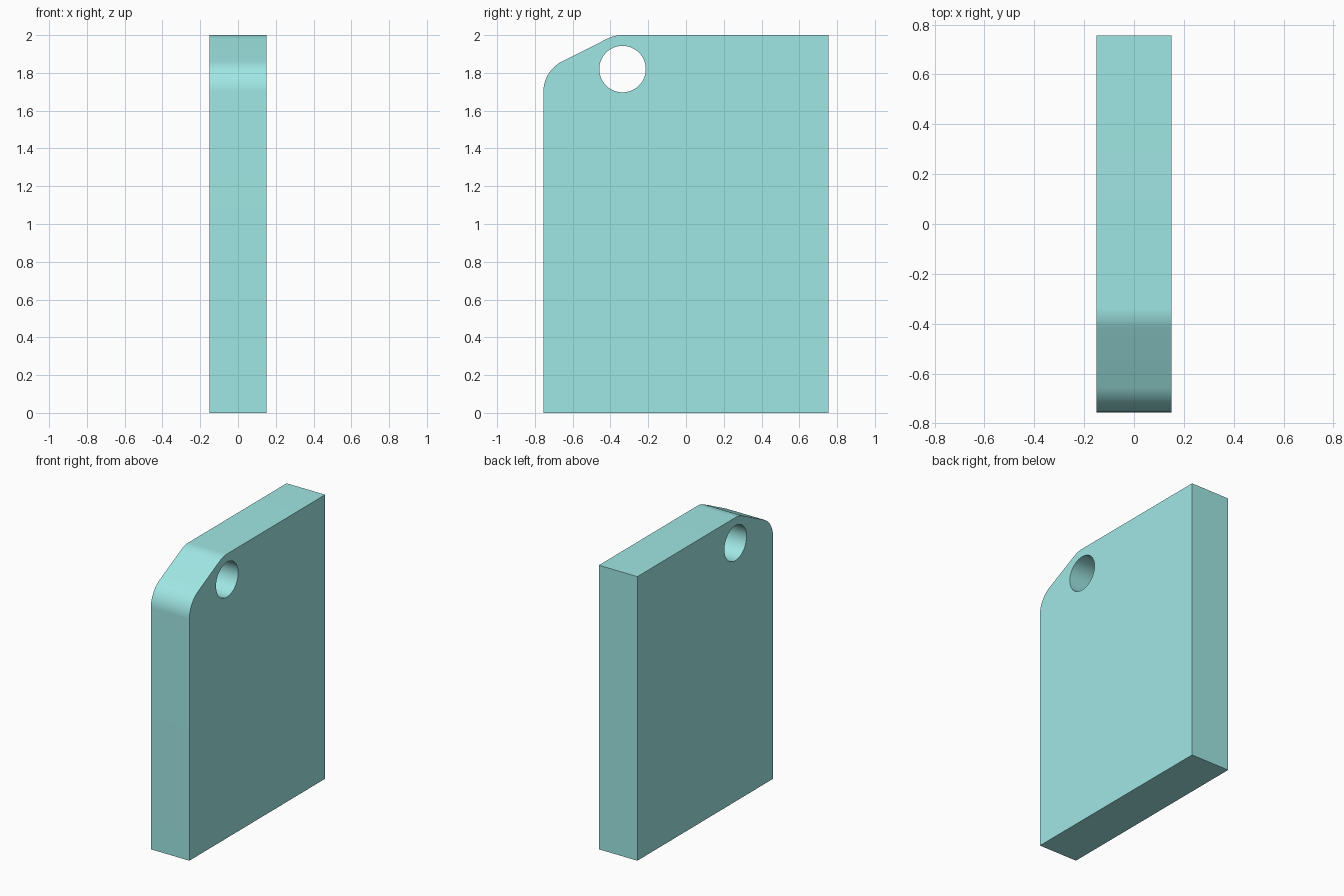
import bpy, bmesh
from math import sin, cos, radians, atan2, degrees, pi

if "Cube" in bpy.data.objects:
    bpy.data.objects.remove(bpy.data.objects["Cube"])

HALF_W, HALF_T, HEIGHT = 0.755, 0.15, 2.0
R = 0.18                                  # fillet radius of the clipped corner
HOLE_C, HOLE_R = (-0.336, 1.82), 0.123
LOW_C = (-HALF_W + R, 1.70)               # centre of the lower fillet


def arc(centre, r, start, end, n):
    """n + 1 points along an arc, angles in degrees."""
    angles = [radians(start + (end - start) * i / n) for i in range(n + 1)]
    return [(centre[0] + r * cos(a), centre[1] + r * sin(a)) for a in angles]


def add_loop(bm, pts):
    vs = [bm.verts.new((-HALF_T, y, z)) for y, z in pts]
    return [bm.edges.new((vs[i - 1], vs[i])) for i in range(len(vs))]


# Side profile: slab with a sloped, rounded corner
slope = degrees(atan2(HOLE_C[1] - LOW_C[1], HOLE_C[0] - LOW_C[0]))
outline = [(-HALF_W, 0), (HALF_W, 0), (HALF_W, HEIGHT)]
outline += arc(HOLE_C, R, 90, 90 + slope, 10)
outline += arc(LOW_C, R, 90 + slope, 180, 20)
hole = arc(HOLE_C, HOLE_R, 0, 360, 64)[:-1]

# Fill the profile around the hole and extrude it through the thickness
bm = bmesh.new()
edges = add_loop(bm, outline) + add_loop(bm, hole)
bmesh.ops.triangle_fill(bm, edges=edges, use_beauty=True, normal=(-1, 0, 0))
ext = bmesh.ops.extrude_face_region(bm, geom=bm.faces[:])
moved = [g for g in ext["geom"] if isinstance(g, bmesh.types.BMVert)]
bmesh.ops.translate(bm, verts=moved, vec=(2 * HALF_T, 0, 0))
bmesh.ops.dissolve_limit(bm, angle_limit=radians(0.1), verts=bm.verts[:], edges=bm.edges[:])
bmesh.ops.recalc_face_normals(bm, faces=bm.faces[:])
mesh = bpy.data.meshes.new("drilled_plate")
bm.to_mesh(mesh)
bm.free()

plate = bpy.data.objects.new("drilled_plate", mesh)
bpy.context.collection.objects.link(plate)

# Pale teal colour
teal = bpy.data.materials.new("pale_teal")
teal.diffuse_color = (0.35, 0.80, 0.78, 1)
teal.use_nodes = True
teal.node_tree.nodes["Principled BSDF"].inputs["Base Color"].default_value = teal.diffuse_color
mesh.materials.append(teal)

# Smooth fillets and bore, sharp rims
bpy.context.view_layer.objects.active = plate
plate.select_set(True)
bpy.ops.object.shade_smooth_by_angle(angle=radians(30))
